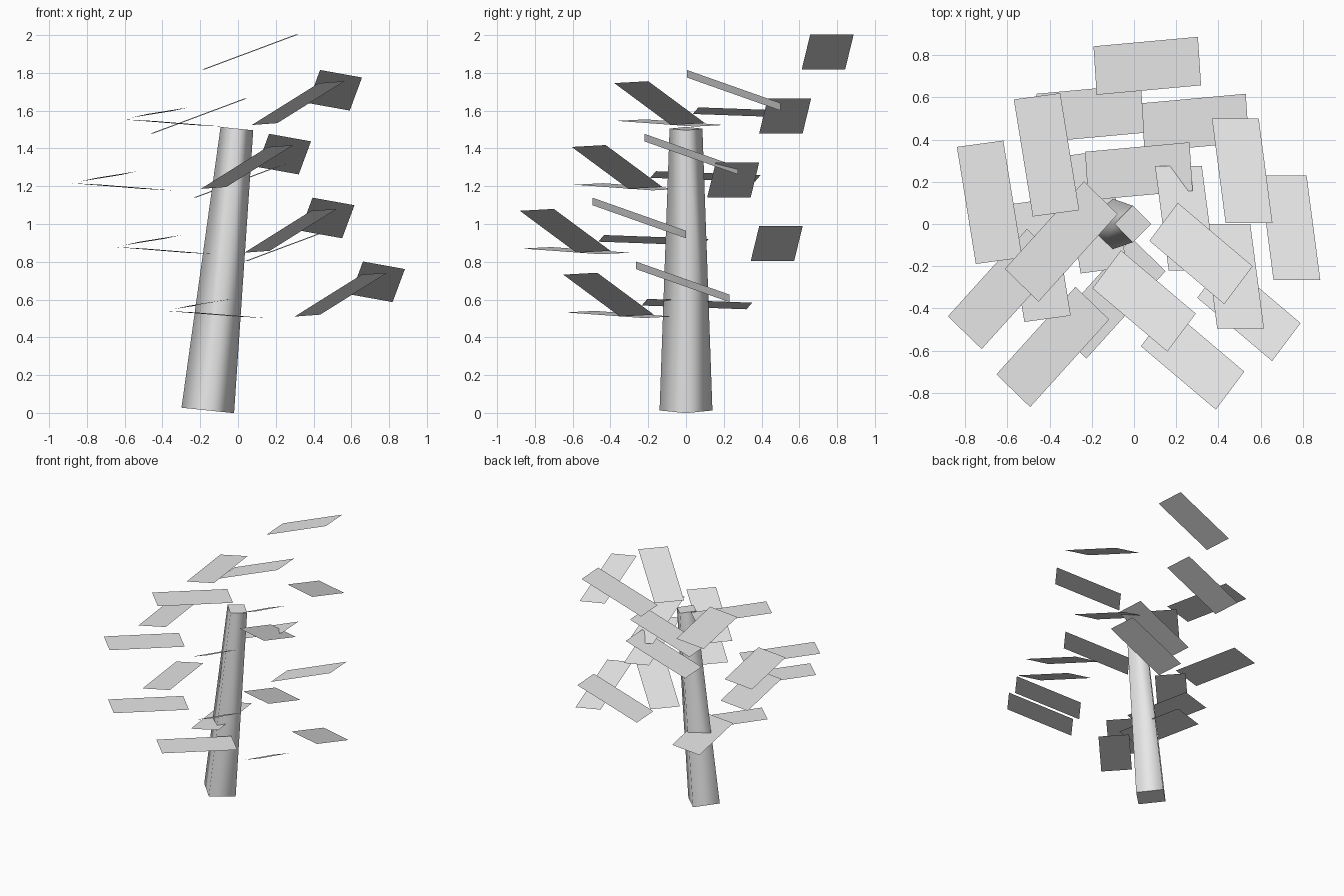
import bpy
import bmesh
from math import radians
from mathutils import Vector, Matrix

cube = bpy.data.objects.get("Cube")
if cube:
    bpy.data.objects.remove(cube, do_unlink=True)

# One plain grey for everything
grey = bpy.data.materials.new("light_grey")
grey.use_nodes = True
colour = (0.8, 0.8, 0.8, 1)
grey.diffuse_color = colour
grey.node_tree.nodes["Principled BSDF"].inputs["Base Color"].default_value = colour


def make_object(name, bm):
    mesh = bpy.data.meshes.new(name)
    bm.to_mesh(mesh)
    bm.free()
    mesh.materials.append(grey)
    obj = bpy.data.objects.new(name, mesh)
    bpy.context.collection.objects.link(obj)
    return obj


def add_card(bm, centre, length, width):
    """Flat rectangular leaf, spanned by two full edge vectors, facing up."""
    c, u, v = Vector(centre), Vector(length) / 2, Vector(width) / 2
    face = bm.faces.new([bm.verts.new(p) for p in
                         (c - u - v, c + u - v, c + u + v, c - u + v)])
    face.normal_update()
    if face.normal.z < 0:
        face.normal_flip()


# Trunk: tapered four-sided post, leaning towards +x
height = 1.5
bm = bmesh.new()
bmesh.ops.create_cone(bm, cap_ends=True, segments=4, radius1=0.14,
                      radius2=0.087, depth=height)
lean = Matrix.Rotation(radians(5.9), 4, 'Y')
bmesh.ops.transform(bm, verts=bm.verts, matrix=Matrix.Translation((-0.16, 0, 0.013))
                    @ lean @ Matrix.Translation((0, 0, height / 2)))
caps = [max(bm.faces, key=lambda f: f.calc_center_median().z),
        min(bm.faces, key=lambda f: f.calc_center_median().z)]
for f in bm.faces:
    f.smooth = f not in caps
for f in caps:
    for e in f.edges:
        e.smooth = False
make_object("trunk", bm)

# Leaf cards of the top tier: centre, long edge, short edge
cards = [
    ((0.063, 0.75, 1.91), (0.495, 0.045, 0.185), (0.015, -0.23, 0)),
    ((0.513, 0.252, 1.708), (0.065, -0.495, 0.175), (0.222, 0, -0.04)),
    ((-0.415, 0.328, 1.59), (0.09, -0.555, 0.02), (0.22, 0.03, 0.035)),
    ((0.318, -0.14, 1.64), (0.355, -0.3, 0.222), (0.135, 0.18, 0.01)),
    ((-0.345, -0.083, 1.535), (-0.375, -0.415, 0.03), (0.16, -0.155, -0.008)),
]

# The same tier repeats down the trunk, shifted sideways
shifts = [(0, 0), (-0.27, -0.225), (-0.04, -0.5), (0.227, -0.27)]
for i, (dx, dy) in enumerate(shifts):
    bm = bmesh.new()
    for centre, length, width in cards:
        add_card(bm, Vector(centre) + Vector((dx, dy, -0.338 * i)), length, width)
    make_object(f"leaf_tier_{i + 1}", bm)
